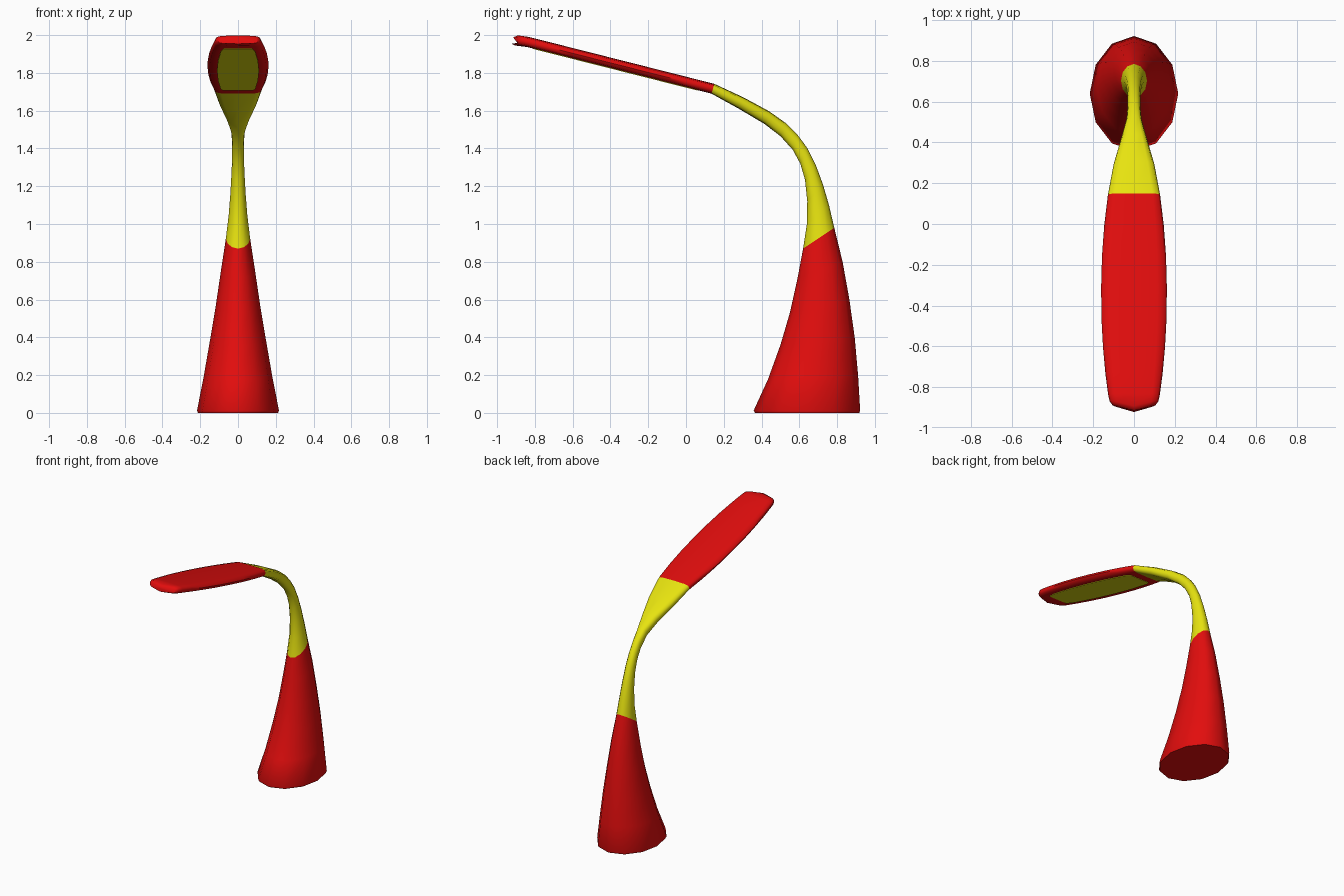
import bpy, bmesh, math
from mathutils import Vector

cube = bpy.data.objects.get("Cube")
if cube:
    bpy.data.objects.remove(cube, do_unlink=True)

SIDES = 12


def material(name, rgb):
    m = bpy.data.materials.new(name)
    m.use_nodes = True
    m.diffuse_color = (*rgb, 1)
    m.node_tree.nodes["Principled BSDF"].inputs["Base Color"].default_value = (*rgb, 1)
    return m


red = material("red plastic", (0.76, 0.004, 0.004))
yellow = material("yellow plastic", (0.8, 0.77, 0.005))


def finish(name, bm, mat):
    bmesh.ops.recalc_face_normals(bm, faces=bm.faces)
    mesh = bpy.data.meshes.new(name)
    bm.to_mesh(mesh)
    bm.free()
    mesh.materials.append(mat)
    ob = bpy.data.objects.new(name, mesh)
    bpy.context.collection.objects.link(ob)
    bpy.ops.object.select_all(action="DESELECT")
    ob.select_set(True)
    bpy.context.view_layer.objects.active = ob
    bpy.ops.object.shade_smooth_by_angle(angle=math.radians(55))
    return ob


def loft(name, sections, mat, cap_start=False, cap_end=False):
    """Section: inner y, z, outer y, z, half width, squareness power, nose push."""
    bm = bmesh.new()
    rings = []
    for iy, iz, oy, oz, w, power, push in sections:
        inner, outer = Vector((0, iy, iz)), Vector((0, oy, oz))
        mid, half = (inner + outer) / 2, (outer - inner) / 2
        ring = []
        for i in range(SIDES):
            a = math.tau * i / SIDES
            c, s = math.cos(a), math.sin(a)
            x = math.copysign(abs(c) ** power, c) if abs(c) > 1e-6 else 0
            h = math.copysign(abs(s) ** power, s) if abs(s) > 1e-6 else 0
            co = mid + half * h + Vector((w * x, -push * (1 - abs(x)), 0))
            ring.append(bm.verts.new(co))
        rings.append(ring)
    for a, b in zip(rings, rings[1:]):
        for i in range(SIDES):
            j = (i + 1) % SIDES
            bm.faces.new((a[i], a[j], b[j], b[i]))
    if cap_start:
        bm.faces.new(rings[0])
    if cap_end:
        bm.faces.new(rings[-1])
    return finish(name, bm, mat)


# Flared foot, leaning back and narrowing upward
seam = (0.62, 0.87, 0.785, 0.98, 0.064, 1, 0)
loft("base", [
    (0.365, 0, 0.917, 0, 0.212, 1, 0),
    (0.358, 0.012, 0.922, 0.012, 0.217, 1, 0),
    (0.435, 0.18, 0.911, 0.2, 0.182, 1, 0),
    (0.50, 0.36, 0.893, 0.4, 0.149, 1, 0),
    (0.55, 0.53, 0.865, 0.6, 0.118, 1, 0),
    (0.59, 0.71, 0.829, 0.8, 0.09, 1, 0),
    seam], red, cap_start=True)

# Curved arm, round at the bottom and flattening into the head
neck = (0.135, 1.69, 0.15, 1.742, 0.128, 0.5, 0)
loft("arm", [
    seam,
    (0.64, 1.0, 0.757, 1.1, 0.049, 1, 0),
    (0.642, 1.12, 0.725, 1.21, 0.04, 1, 0),
    (0.63, 1.235, 0.686, 1.315, 0.034, 0.95, 0),
    (0.605, 1.32, 0.64, 1.405, 0.031, 0.9, 0),
    (0.565, 1.393, 0.592, 1.47, 0.031, 0.85, 0),
    (0.50, 1.465, 0.53, 1.533, 0.037, 0.8, 0),
    (0.415, 1.53, 0.44, 1.597, 0.061, 0.7, 0),
    (0.28, 1.61, 0.305, 1.67, 0.1, 0.6, 0),
    neck], yellow)


# Long flat head with a pointed, rounded nose
def top_z(y):
    return 1.742 + (0.15 - y) * 0.253


widths = [(0, 0.146), (-0.15, 0.157), (-0.3, 0.161), (-0.45, 0.16),
          (-0.6, 0.152), (-0.73, 0.14), (-0.83, 0.127)]
loft("lamp_head",
     [neck]
     + [(y - 0.012, top_z(y) - 0.053, y, top_z(y), w, 0.5, 0) for y, w in widths]
     + [(-0.875, 1.945, -0.862, 1.998, 0.12, 0.5, 0.03),
        (-0.892, 1.954, -0.885, 1.988, 0.106, 0.5, 0.03)],
     red, cap_end=True)

# Thin light panel on the underside of the head
bm = bmesh.new()
outline = [(0.06, 0.08), (0.03, 0.092), (-0.15, 0.106), (-0.35, 0.111),
           (-0.55, 0.106), (-0.74, 0.092), (-0.81, 0.075)]
outline += [(y, -x) for y, x in reversed(outline)]
verts = [bm.verts.new((x, y, 1.69 + (0.138 - y) * 0.253 - 0.003)) for y, x in outline]
face = bm.faces.new(verts)
lid = bmesh.ops.extrude_face_region(bm, geom=[face])["geom"]
bmesh.ops.translate(bm, vec=(0, 0, 0.006),
                    verts=[v for v in lid if isinstance(v, bmesh.types.BMVert)])
finish("light_panel", bm, yellow)
